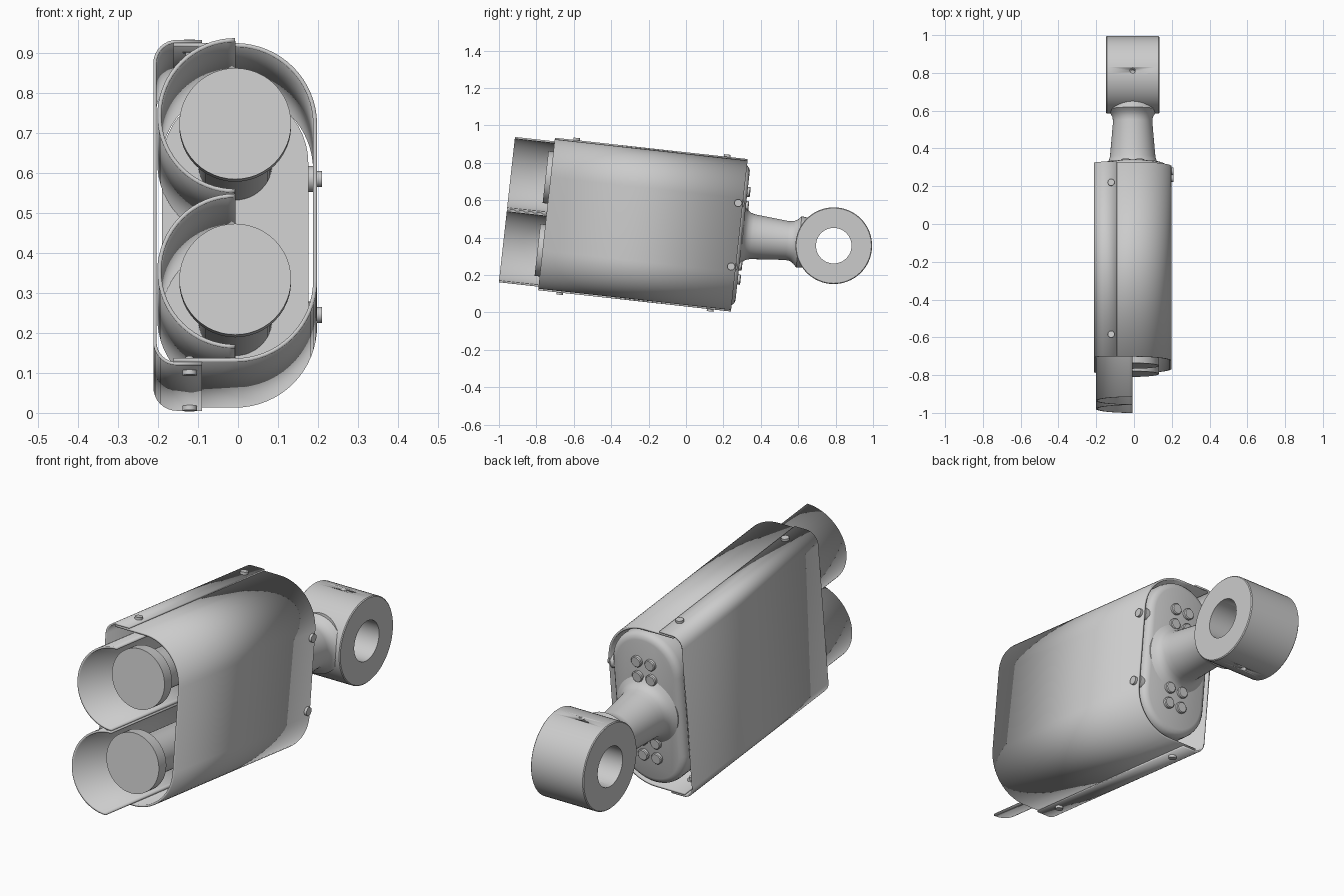
import bpy, bmesh
from math import sin, cos, pi, radians
from mathutils import Matrix

cube = bpy.data.objects.get("Cube")
if cube:
    bpy.data.objects.remove(cube, do_unlink=True)

steel = bpy.data.materials.new("plain_grey_steel")
steel.use_nodes = True
GREY = (0.6, 0.6, 0.6, 1)
steel.diffuse_color = GREY
steel.node_tree.nodes["Principled BSDF"].inputs["Base Color"].default_value = GREY

# Everything is modelled around the eye centre with its long axis on y, then tilted
TILT = Matrix.Translation((-0.007, 0.79, 0.357)) @ Matrix.Rotation(radians(-6.3), 4, 'X')


def finish(name, bm, thickness=0):
    bmesh.ops.recalc_face_normals(bm, faces=bm.faces)
    mesh = bpy.data.meshes.new(name)
    bm.to_mesh(mesh)
    bm.free()
    mesh.materials.append(steel)
    ob = bpy.data.objects.new(name, mesh)
    bpy.context.collection.objects.link(ob)
    ob.matrix_world = TILT
    if thickness:
        mod = ob.modifiers.new("sheet", 'SOLIDIFY')
        mod.thickness, mod.offset, mod.use_even_offset = thickness, 0, True
    bpy.ops.object.select_all(action='DESELECT')
    ob.select_set(True)
    bpy.context.view_layer.objects.active = ob
    bpy.ops.object.shade_smooth_by_angle(angle=radians(35))
    return ob


def arc(cx, cz, r, a0, a1, n=16):
    steps = [radians(a0 + (a1 - a0) * i / n) for i in range(n + 1)]
    return [(cx + r * cos(a), cz + r * sin(a)) for a in steps]


def sheet(name, path, y0, y1, thickness):
    """Bent sheet: an open x-z path pulled along y."""
    bm = bmesh.new()
    a, b = ([bm.verts.new((x, y, z)) for x, z in path] for y in (y0, y1))
    for i in range(len(path) - 1):
        bm.faces.new((a[i], a[i + 1], b[i + 1], b[i]))
    return finish(name, bm, thickness)


def loft(name, rings, matrix=None, closed=False):
    """Solid through (y, x-z outline) rings, capped or joined into a loop."""
    bm = bmesh.new()
    loops = [[bm.verts.new((x, y, z)) for x, z in pts] for y, pts in rings]
    n = len(loops[0])
    pairs = list(zip(loops, loops[1:]))
    if closed:
        pairs.append((loops[-1], loops[0]))
    else:
        bm.faces.new(loops[0])
        bm.faces.new(loops[-1])
    for a, b in pairs:
        for i in range(n):
            j = (i + 1) % n
            bm.faces.new((a[i], a[j], b[j], b[i]))
    if matrix:
        bm.transform(matrix)
    return finish(name, bm)


def turned(name, profile, matrix=None, n=48, closed=False):
    """Round part from (y, radius) steps."""
    rings = [(y, arc(0, 0, r, 0, 360, n)[:-1]) for y, r in profile]
    return loft(name, rings, matrix, closed)


def move(x, y, z):
    return Matrix.Translation((x, y, z))


TO_X = Matrix.Rotation(radians(-90), 4, 'Z')   # turns +y to +x
TO_Z = Matrix.Rotation(radians(90), 4, 'X')    # turns +y to +z

# Outer sheets: round-sided housing and the flat side cover lapped over it
FRONT, REAR = -1.545, -0.508
sheet("housing", [(-0.155, 0.397)] + arc(0, 0.197, 0.2, 90, 0)
      + arc(0, -0.197, 0.2, 0, -90) + [(-0.155, -0.397)], FRONT, REAR, 0.01)
sheet("side_cover", [(-0.083, 0.406)] + arc(-0.146, 0.351, 0.055, 90, 180, 8)
      + arc(-0.146, -0.351, 0.055, 180, 270, 8) + [(-0.083, -0.406)], FRONT, REAR, 0.008)

# Half-round guides, rods and pistons
for side, s in (("upper", 1), ("lower", -1)):
    sheet(side + "_guide", arc(0, s * 0.196, 0.19, 90, 270, 32), -1.758, -0.68, 0.01)
    turned(side + "_piston", [(-1.572, 0.14), (-1.515, 0.14), (-1.515, 0.093), (-0.64, 0.093)],
           move(0, 0, s * 0.196))


# End plate with a rounded rear rim
def obround(inset):
    r = 0.183 - inset
    return arc(0, 0.197, r, 0, 180, 24) + arc(0, -0.197, r, 180, 360, 24)


loft("end_plate", [(y, obround(d)) for y, d in (
    (-0.67, 0), (-0.525, 0), (-0.508, 0.004), (-0.496, 0.015), (-0.49, 0.032))])

# Stem flaring into the plate and into the eye
turned("stem", [(-0.51, 0.168), (-0.49, 0.162), (-0.478, 0.142), (-0.462, 0.128),
                (-0.44, 0.121), (-0.41, 0.118), (-0.25, 0.104), (-0.225, 0.107),
                (-0.205, 0.119), (-0.187, 0.138), (-0.13, 0.13)])

# Eye ring with chamfered rims and a small hole through top and bottom
eye = turned("eye_ring", [(-0.141, 0.095), (-0.141, 0.201), (-0.137, 0.205),
                          (0.137, 0.205), (0.141, 0.201), (0.141, 0.095)],
             TO_X, 64, True)
drill = turned("grease_hole_cutter", [(-0.3, 0.014), (0.3, 0.014)], TO_Z, 16)
drill.hide_render = True
drill.hide_set(True)
cut = eye.modifiers.new("grease_hole", 'BOOLEAN')
cut.operation, cut.object = 'DIFFERENCE', drill

# Bolt heads on the end plate, behind each piston
for s in (1, -1):
    for dx in (-0.036, 0.036):
        for dz in (-0.038, 0.038):
            turned("plate_bolt", [(-0.5, 0.027), (-0.479, 0.027), (-0.475, 0.023)],
                   move(dx, 0, s * 0.198 + dz), 20)

# Side bolts with spacers, and rivets along both cover flanges
for s in (1, -1):
    turned("side_bolt", [(0.17, 0.033), (0.196, 0.033), (0.196, 0.02), (0.217, 0.02)],
           move(0, -0.533, s * 0.171) @ TO_X, 20)
    for y in (-1.428, -0.619):
        turned("flange_rivet", [(0.375, 0.01), (0.39, 0.01), (0.39, 0.018), (0.422, 0.018)],
               move(-0.114, y, 0) @ Matrix.Scale(s, 4, (0, 0, 1)) @ TO_Z, 20)
